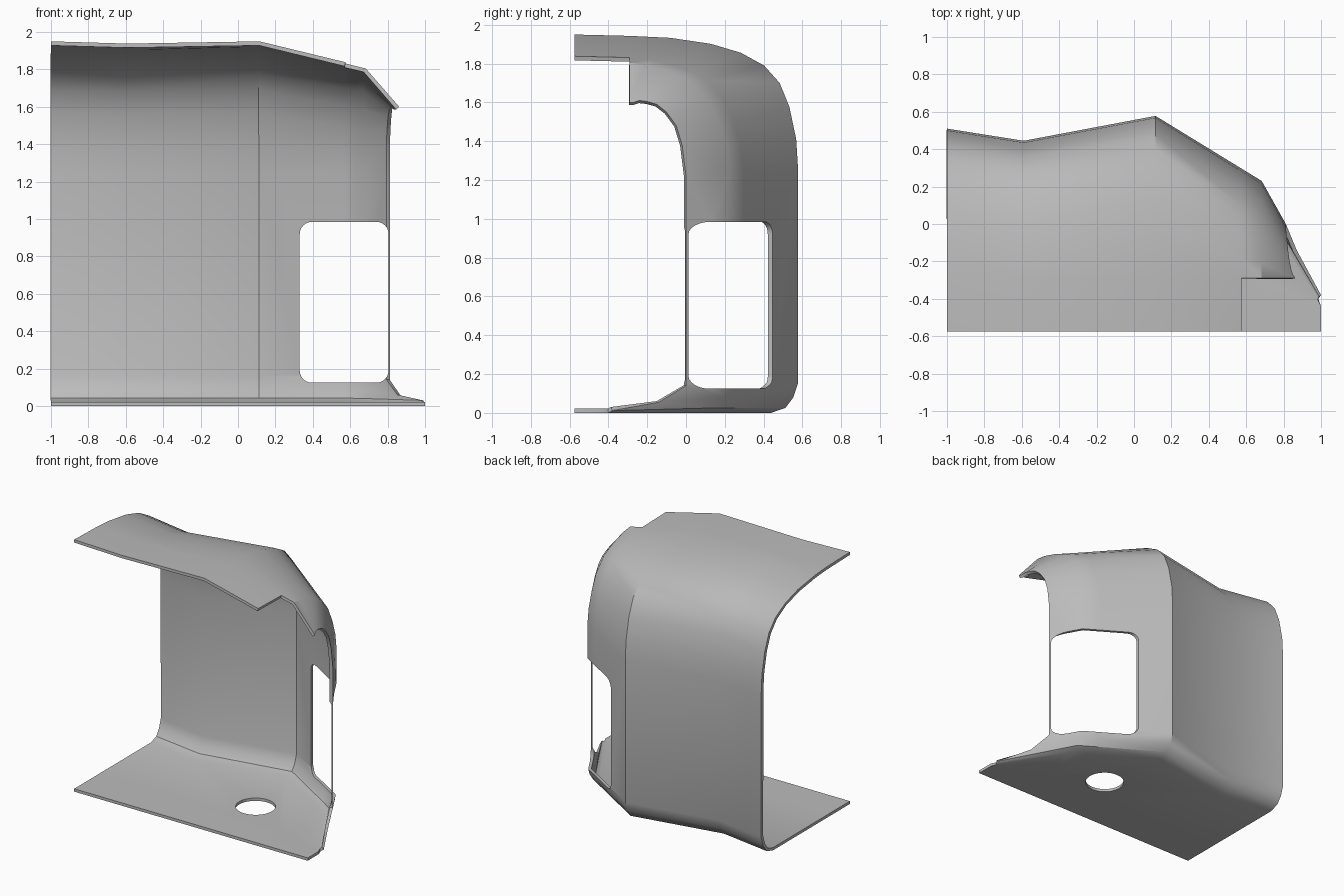
import bpy, bmesh, math
from mathutils import Vector

cube = bpy.data.objects.get("Cube")
if cube:
    bpy.data.objects.remove(cube)

FRONT, NOTCH_Y, THICK = -0.575, -0.29, 0.022

# One flat grey for the whole panel
mat = bpy.data.materials.new("panel grey")
mat.use_nodes = True
grey = (0.5, 0.5, 0.5, 1)
mat.diffuse_color = grey
mat.node_tree.nodes["Principled BSDF"].inputs["Base Color"].default_value = grey

# Section shapes: (distance in from the back wall, height)
LOWER = [(0.14, 0), (0.065, 0.026), (0.025, 0.08), (0, 0.155)]
UPPER = [(0, 1.25), (0.01, 1.41), (0.045, 1.577), (0.095, 1.70),
         (0.175, 1.79), (0.295, 1.856), (0.45, 1.902), (0.66, 1.933)]
UPPER_SIDE = [(0, 1.25), (0.016, 1.37), (0.05, 1.48), (0.104, 1.6),
              (0.2, 1.70), (0.265, 1.735), (0.325, 1.76), (0.44, 1.795)]


def section(x, back, upper, roof, drop=0):
    pts = [Vector((x, FRONT, 0)), Vector((x, NOTCH_Y, 0))]
    pts += [Vector((x, back - d, z)) for d, z in LOWER]
    pts += [Vector((x, back - d, z - drop)) for d, z in upper]
    pts += [Vector((x, NOTCH_Y, roof - 0.007)), Vector((x, FRONT, roof))]
    return pts


def new_object(name, bm):
    mesh = bpy.data.meshes.new(name)
    bm.to_mesh(mesh)
    bm.free()
    obj = bpy.data.objects.new(name, mesh)
    bpy.context.collection.objects.link(obj)
    return obj


def prism(name, outline, direction):
    bm = bmesh.new()
    face = bm.faces.new([bm.verts.new(p) for p in outline])
    ext = bmesh.ops.extrude_face_region(bm, geom=[face])["geom"]
    bmesh.ops.translate(bm, vec=direction,
                        verts=[g for g in ext if isinstance(g, bmesh.types.BMVert)])
    bmesh.ops.recalc_face_normals(bm, faces=bm.faces)
    obj = new_object(name, bm)
    obj.hide_render = True
    return obj


# Sections along the panel; the notch section lies between bend and side
left_end = section(-1, 0.51, UPPER, 1.95)
dip = section(-0.59, 0.445, UPPER, 1.938, 0.008)
bend = section(0.115, 0.578, UPPER, 1.95)
side = section(0.683, 0.23, UPPER_SIDE, 1.812)
notch = [a.lerp(b, (0.575 - 0.115) / (0.683 - 0.115)) for a, b in zip(bend, side)]

# Ragged free edge at the far side
tip = [Vector(p) for p in (
    (1, FRONT, 0), (1, -0.44, 0), (0.985, -0.40, 0), (1, -0.38, 0.012),
    (0.87, -0.14, 0.055), (0.812, 0, 0.14), (0.812, 0, 1.22),
    (0.812, -0.02, 1.38), (0.815, -0.05, 1.48), (0.82, -0.1, 1.55),
    (0.825, -0.15, 1.59), (0.832, -0.2, 1.605), (0.84, -0.24, 1.61),
    (0.85, -0.27, 1.60), (0.862, NOTCH_Y, 1.60))]

# Loft the sections into one surface
bm = bmesh.new()
rows = [[bm.verts.new(p) for p in s] for s in (left_end, dip, bend, notch, side, tip)]
for i, (a, b) in enumerate(zip(rows, rows[1:])):
    count = len(a) - 1 if i < 3 else len(tip) - 1
    for j in range(count):
        bm.faces.new((a[j], a[j + 1], b[j + 1], b[j]))
bmesh.ops.delete(bm, geom=[v for v in bm.verts if not v.link_faces], context='VERTS')
panel = new_object("wraparound_panel", bm)
panel.data.materials.append(mat)

# Window and floor hole cutters
R = 0.065
corners = ((0.33 + R, 0.125 + R, 180), (0.805 - R, 0.125 + R, 270),
           (0.805 - R, 0.985 - R, 0), (0.33 + R, 0.985 - R, 90))
outline = []
for cx, cz, start in corners:
    for k in range(7):
        t = math.radians(start + 15 * k)
        outline.append((cx + R * math.cos(t), -0.1, cz + R * math.sin(t)))
window = prism("window_cutter", outline, (0, 0.8, 0))
circle = [(0.21 + 0.14 * math.cos(math.tau * k / 32),
           -0.085 + 0.14 * math.sin(math.tau * k / 32), -0.1) for k in range(32)]
hole = prism("floor_hole_cutter", circle, (0, 0, 0.2))

# Thickness, then the openings
bpy.ops.object.select_all(action='DESELECT')
bpy.context.view_layer.objects.active = panel
panel.select_set(True)
solid = panel.modifiers.new("thickness", 'SOLIDIFY')
solid.thickness, solid.offset = THICK, -1
bpy.ops.object.modifier_apply(modifier=solid.name)
for cutter in (window, hole):
    cut = panel.modifiers.new("opening", 'BOOLEAN')
    cut.operation, cut.solver, cut.object = 'DIFFERENCE', 'EXACT', cutter
    bpy.ops.object.modifier_apply(modifier=cut.name)
    bpy.data.objects.remove(cutter)
bpy.ops.object.shade_smooth_by_angle(angle=math.radians(35))
